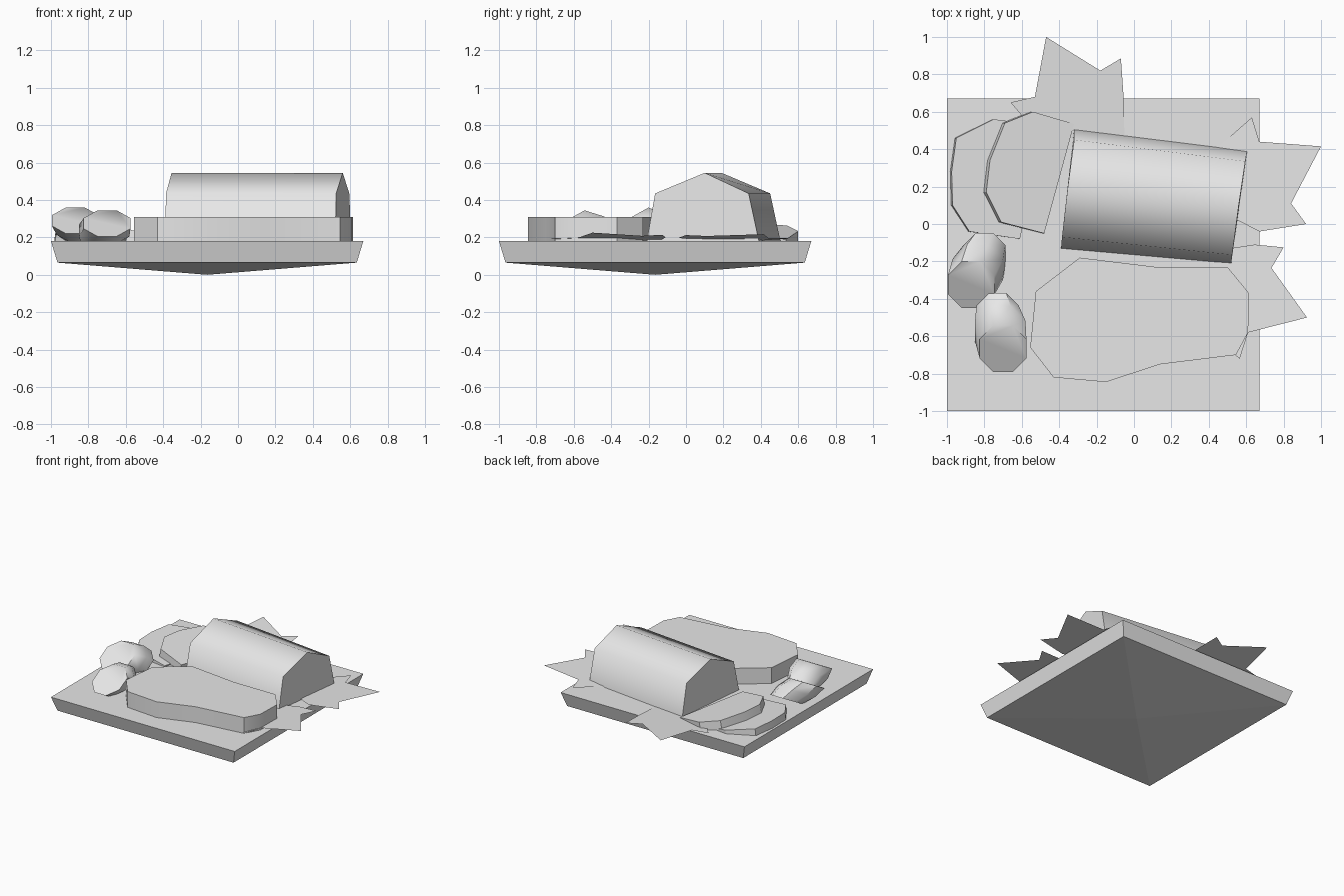
import bpy, math

if "Cube" in bpy.data.objects:
    bpy.data.objects.remove(bpy.data.objects["Cube"], do_unlink=True)

grey = bpy.data.materials.new("plain_grey")
grey.use_nodes = True
grey.diffuse_color = (0.8, 0.8, 0.8, 1)
grey.node_tree.nodes["Principled BSDF"].inputs["Base Color"].default_value = (0.8, 0.8, 0.8, 1)


def make(name, verts, faces, smooth=None):
    mesh = bpy.data.meshes.new(name)
    mesh.from_pydata(verts, [], faces)
    mesh.materials.append(grey)
    obj = bpy.data.objects.new(name, mesh)
    bpy.context.collection.objects.link(obj)
    if smooth:
        bpy.ops.object.select_all(action='DESELECT')
        obj.select_set(True)
        bpy.context.view_layer.objects.active = obj
        bpy.ops.object.shade_smooth_by_angle(angle=math.radians(smooth))
    return obj


def loft(name, rings, smooth=None):
    """Skin equal rings, counter-clockwise about the first-to-last axis, and cap both ends."""
    n = len(rings[0])
    faces = [tuple(reversed(range(n)))]
    for r in range(len(rings) - 1):
        for i in range(n):
            a, b = r * n + i, r * n + (i + 1) % n
            faces.append((a, b, b + n, a + n))
    faces.append(tuple(range((len(rings) - 1) * n, len(rings) * n)))
    return make(name, [p for ring in rings for p in ring], faces, smooth)


TOP = 0.18

# Board: flared square slab with a shallow pointed underside
C = -0.165
square = [(-1, -1), (1, -1), (1, 1), (-1, 1)]
board = [(C + h * x, C + h * y, z) for h, z in ((0.80, 0.065), (0.835, TOP)) for x, y in square]
sides = [(i, (i + 1) % 4, (i + 1) % 4 + 4, i + 4) for i in range(4)]
under = [((i + 1) % 4, i, 8) for i in range(4)]
make("board", board + [(C, C, 0)], sides + under + [(4, 5, 6, 7)])

# Loaf: five-sided arch with slightly skewed ends
heights = (TOP, 0.435, 0.545, 0.435, TOP)
left_end = [(0.52, -0.21), (0.525, -0.165), (0.56, 0.1), (0.595, 0.335), (0.605, 0.39)]
right_end = [(-0.39, -0.13), (-0.385, -0.07), (-0.355, 0.19), (-0.32, 0.45), (-0.32, 0.505)]
ends = [[(x, y, z) for (x, y), z in zip(end, heights)][::-1] for end in (right_end, left_end)]
loft("loaf", ends, 62)

# Steak: thick slab with an irregular outline
steak = [(-0.525, -0.36), (-0.555, -0.66), (-0.43, -0.82), (-0.15, -0.845), (0.14, -0.75),
         (0.545, -0.70), (0.61, -0.58), (0.615, -0.37), (0.5, -0.23), (0.12, -0.23), (-0.29, -0.18)]
loft("steak", [[(x, y, z) for x, y in steak] for z in (TOP - 0.01, 0.31)], 40)


# Slices: leaning half rounds, higher on the curved side
def slice_piece(name, outline, x0, z0, slope, thick):
    top = [(x, y, z0 - slope * (x - x0)) for x, y in outline]
    low = [(x - slope * thick, y, z - thick) for x, y, z in top]
    loft(name, [low, top], 30)


slice_piece("lower_slice", [(-0.95, 0.46), (-0.975, 0.28), (-0.97, 0.1), (-0.88, -0.04), (-0.61, -0.08),
                            (-0.48, 0.5), (-0.67, 0.55), (-0.75, 0.56)], -0.61, 0.19, 0.13, 0.06)
slice_piece("upper_slice", [(-0.69, 0.54), (-0.77, 0.34), (-0.79, 0.17), (-0.71, 0.01), (-0.48, -0.05),
                            (-0.32, 0.535), (-0.54, 0.6)], -0.4, 0.205, 0.2, 0.07)


# Sausage pieces: tilted octagonal barrels sunk into the board
def sausage(name, start, end):
    rings = []
    for t, r in ((1, 0.9), (0.5, 1.08), (0, 1)):
        cx, cy, cz = (a + (b - a) * t for a, b in zip(start, end))
        angles = [math.tau * (i + 0.5) / 8 for i in range(8)]
        rings.append([(cx + 0.135 * r * math.cos(a), cy + 0.135 * r * math.sin(a),
                       cz + 0.075 * r * math.sin(a)) for a in angles])
    loft(name, rings, 50)


sausage("rear_sausage", (-0.87, -0.325, 0.29), (-0.80, -0.16, 0.20))
sausage("front_sausage", (-0.70, -0.667, 0.275), (-0.73, -0.48, 0.20))


# Leaves: flat jagged sheets rising towards their tips
def leaf(name, outline, sx, sy, base):
    make(name, [(x, y, base + sx * x + sy * y) for x, y in outline], [tuple(range(len(outline)))])


leaf("back_leaf", [(-0.055, 0.67), (-0.07, 0.885), (-0.18, 0.82), (-0.47, 1.0), (-0.53, 0.68),
                   (-0.66, 0.65), (-0.6, 0.58), (-0.45, 0.4), (-0.05, 0.4)], 0, 0.07, 0.148)
leaf("side_leaf", [(0.67, -0.04), (0.92, 0.0), (0.84, 0.11), (1.0, 0.415), (0.67, 0.44),
                   (0.63, 0.57), (0.46, 0.42), (0.4, 0.1)], 0.06, 0, 0.157)
leaf("front_leaf", [(0.61, -0.58), (0.925, -0.5), (0.735, -0.235), (0.8, -0.125), (0.645, -0.11),
                    (0.12, -0.19), (0.13, -0.25), (0.4, -0.5), (0.54, -0.70), (0.565, -0.72)], 0.09, 0, 0.142)
